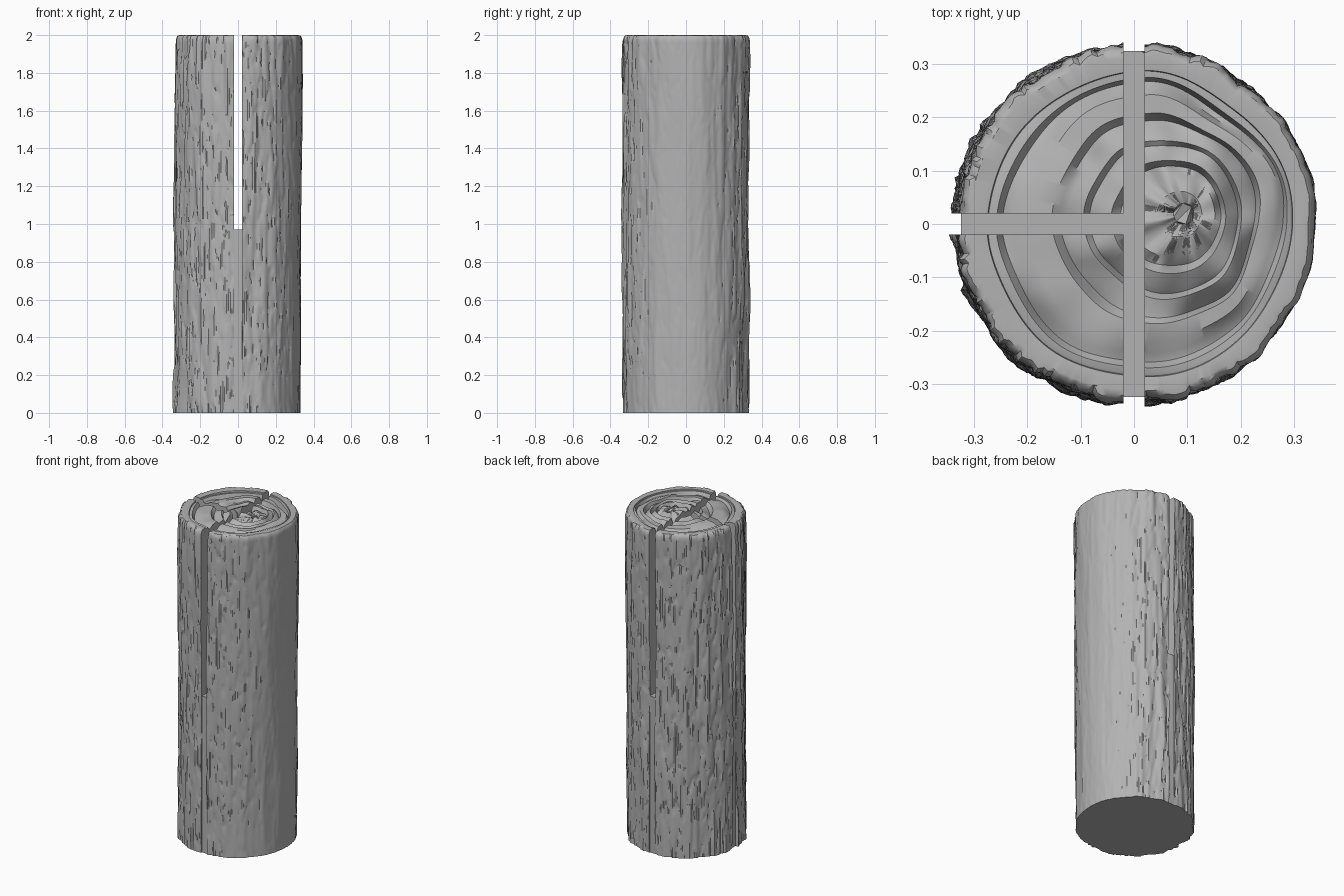
import bpy, bmesh, math
from mathutils import Vector, noise

cube = bpy.data.objects.get("Cube")
if cube:
    bpy.data.objects.remove(cube)

wood = bpy.data.materials.new("grey_wood")
wood.use_nodes = True
GREY = (0.45, 0.45, 0.45, 1)
wood.diffuse_color = GREY
wood.node_tree.nodes["Principled BSDF"].inputs["Base Color"].default_value = GREY

SEGS, ROWS = 220, 130
PITH = Vector((0.1, 0.02, 0))


def bark_radius(a, z):
    """Trunk radius with vertical ridges that fade on the left-hand side."""
    c, s = math.cos(a), math.sin(a)
    swell = noise.noise(Vector((c * 2, s * 2, z * 1.5)))
    wobble = 0.04 * noise.noise(Vector((c * 5, s * 5, z * 6)))
    ridge = noise.noise(Vector((c * 6 + wobble, s * 6, z * 1.3 + 7)))
    fine = noise.noise(Vector((c * 15 + wobble, s * 15, z * 4 + 3)))
    rough = 1 - 0.7 * max(0, c) ** 2
    crack = min(0, abs(fine) * 3 - 0.5)
    return 0.335 + 0.006 * swell + rough * (0.011 * ridge + 0.014 * crack + 0.007 * fine)


def ring_of(bm, point):
    return [bm.verts.new(point(2 * math.pi * i / SEGS)) for i in range(SEGS)]


def bark_point(z, inset):
    def point(a):
        r = bark_radius(a, z) - inset
        return (r * math.cos(a) + 0.005 * (z - 1), r * math.sin(a), z)
    return point


def end_grain_point(t, depth):
    """Growth rings drift towards the off-centre pith and vary in depth."""
    def point(a):
        c, s = math.cos(a), math.sin(a)
        inner = min(1, (1 - t) * 4)
        k = t * (1 + inner * 0.09 * noise.noise(Vector((c * 1.5, s * 1.5, t * 3))))
        vary = 0.75 + 0.8 * noise.noise(Vector((c * 2, s * 2, t * 6)))
        p = PITH * (1 - t) + Vector((c, s, 0)) * 0.325 * k
        return (p.x, p.y, 2 - depth * max(0.1, vary))
    return point


# log: bark wall, rounded top edge and carved growth rings
bm = bmesh.new()
rings = [ring_of(bm, bark_point(1.975 * i / ROWS, 0)) for i in range(ROWS + 1)]
rings += [ring_of(bm, bark_point(z, d)) for z, d in ((1.99, 0.004), (1.998, 0.011))]
GRAIN = [(0.96, 0), (0.87, 0.004), (0.865, 0.014), (0.85, 0.012), (0.82, 0.01),
         (0.79, 0.04), (0.75, 0.03), (0.7, 0.012), (0.6, 0.01), (0.565, 0.045),
         (0.53, 0.03), (0.46, 0.012), (0.43, 0.03), (0.4, 0.022), (0.33, 0.01),
         (0.29, 0.045), (0.24, 0.03), (0.13, 0.012), (0.06, 0.025)]
rings += [ring_of(bm, end_grain_point(t, d)) for t, d in GRAIN]
for low, high in zip(rings, rings[1:]):
    for i in range(SEGS):
        j = (i + 1) % SEGS
        bm.faces.new((low[i], low[j], high[j], high[i]))
bm.faces.new(rings[0][::-1])
bm.faces.new(rings[-1])
bmesh.ops.triangulate(bm, faces=[f for f in bm.faces if len(f.verts) == 4])
mesh = bpy.data.meshes.new("split_log")
bm.to_mesh(mesh)
bm.free()
mesh.materials.append(wood)
log = bpy.data.objects.new("split_log", mesh)
bpy.context.collection.objects.link(log)
bpy.context.view_layer.objects.active = log
log.select_set(True)


def cut(low, high):
    """Saw a box-shaped kerf out of the log."""
    lo, hi = Vector(low), Vector(high)
    m = bpy.data.meshes.new("saw_cutter")
    b = bmesh.new()
    bmesh.ops.create_cube(b, size=1)
    for v in b.verts:
        v.co = (lo + hi) / 2 + v.co * (hi - lo)
    b.to_mesh(m)
    b.free()
    m.materials.append(wood)
    cutter = bpy.data.objects.new("saw_cutter", m)
    cutter.hide_render = True
    bpy.context.collection.objects.link(cutter)
    mod = log.modifiers.new("kerf", "BOOLEAN")
    mod.operation = "DIFFERENCE"
    mod.solver = "EXACT"
    mod.object = cutter
    bpy.ops.object.modifier_apply(modifier=mod.name)
    bpy.data.objects.remove(cutter)


# shallow guide grooves on the lower half
W, FLOOR, SKIN = 0.02, 0.97, 0.325
cut((-W, -0.5, -0.1), (W, -SKIN, 1.1))
cut((-W, SKIN, -0.1), (W, 0.5, 1.1))
cut((-0.5, -W, -0.1), (-SKIN, W, 1.1))
# deep saw slots in the upper half
cut((-W, -0.6, FLOOR), (W, 0.6, 2.2))
cut((-0.6, -W, FLOOR), (0, W, 2.2))

bpy.ops.object.shade_smooth_by_angle(angle=math.radians(35))
